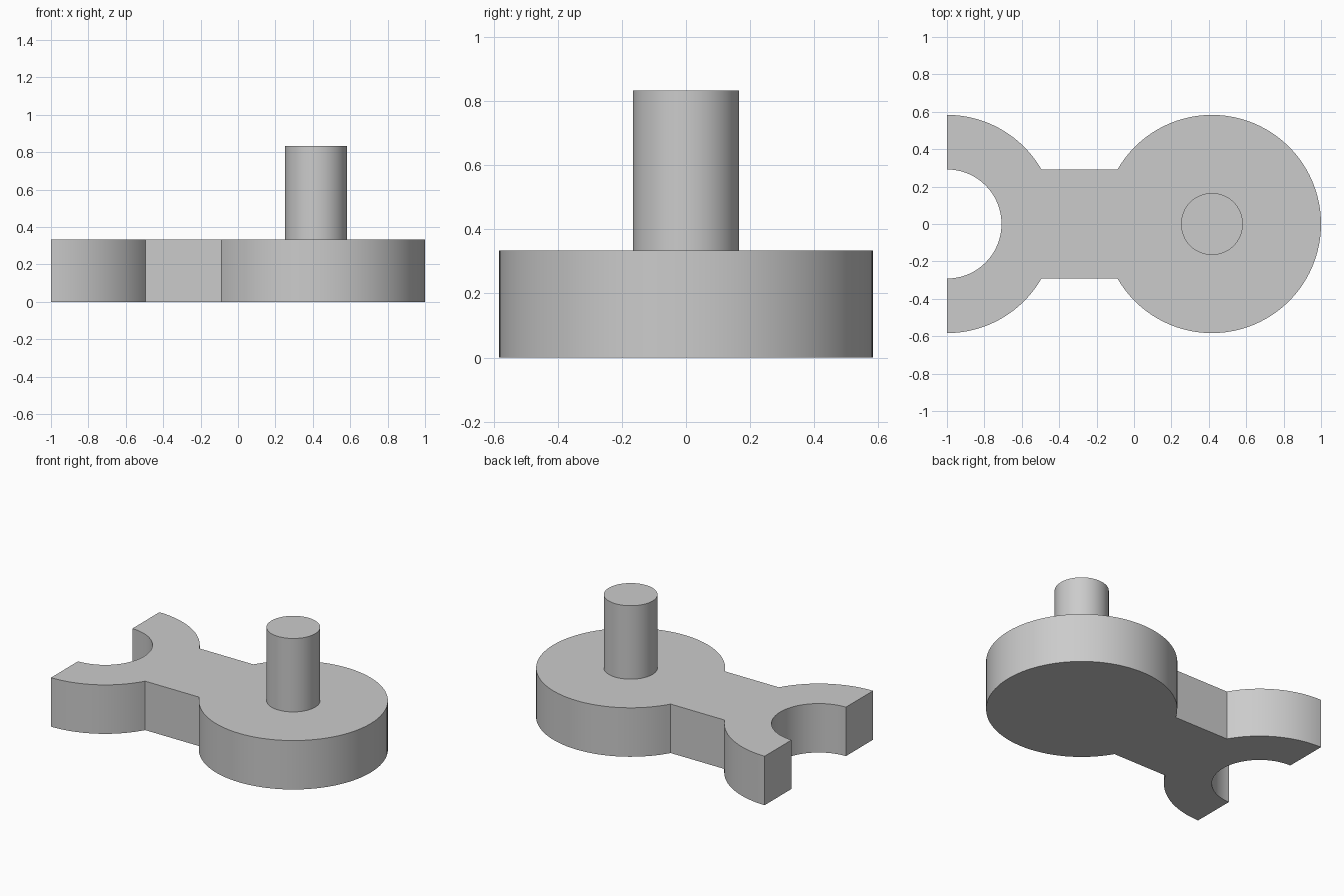
import bpy, bmesh
from math import asin, cos, sin, pi, radians

cube = bpy.data.objects.get("Cube")
if cube:
    bpy.data.objects.remove(cube, do_unlink=True)

R = 0.5833           # outer radius of disc and fork
R_IN = R / 2         # fork opening radius and half width of neck
X_DISC = 1 - R       # disc centre
X_FORK = -1.0        # fork centre, cut in half
THICK = 0.3333
PIN_R, PIN_TOP = 0.1655, 0.8333

grey = bpy.data.materials.new("plain grey")
grey.use_nodes = True
colour = (0.6, 0.6, 0.6, 1)
grey.diffuse_color = colour
grey.node_tree.nodes["Principled BSDF"].inputs["Base Color"].default_value = colour


def arc(cx, r, start, end, steps):
    angles = [start + (end - start) * i / steps for i in range(steps + 1)]
    return [(cx + r * cos(a), r * sin(a)) for a in angles]


def prism(name, outline, z0, z1):
    """Extrude a closed outline upward from z0 to z1."""
    bm = bmesh.new()
    base = bm.faces.new([bm.verts.new((x, y, z0)) for x, y in outline])
    top = bmesh.ops.extrude_face_region(bm, geom=[base], use_keep_orig=True)["geom"]
    verts = [v for v in top if isinstance(v, bmesh.types.BMVert)]
    bmesh.ops.translate(bm, verts=verts, vec=(0, 0, z1 - z0))
    bmesh.ops.recalc_face_normals(bm, faces=bm.faces)
    mesh = bpy.data.meshes.new(name)
    bm.to_mesh(mesh)
    bm.free()
    mesh.materials.append(grey)
    obj = bpy.data.objects.new(name, mesh)
    bpy.context.collection.objects.link(obj)
    bpy.ops.object.select_all(action="DESELECT")
    obj.select_set(True)
    bpy.context.view_layer.objects.active = obj
    bpy.ops.object.shade_smooth_by_angle(angle=radians(25))
    return obj


# Link plate: round disc, straight neck and half-ring fork in one outline
neck = asin(R_IN / R)
outline = arc(X_DISC, R, neck - pi, pi - neck, 80)
outline += arc(X_FORK, R, neck, pi / 2, 24)
outline += arc(X_FORK, R_IN, pi / 2, -pi / 2, 48)
outline += arc(X_FORK, R, -pi / 2, -neck, 24)
prism("link_plate", outline, 0, THICK)

# Upright pin on the disc
prism("pin", arc(X_DISC, PIN_R, 0, 2 * pi, 64)[:-1], THICK, PIN_TOP)
